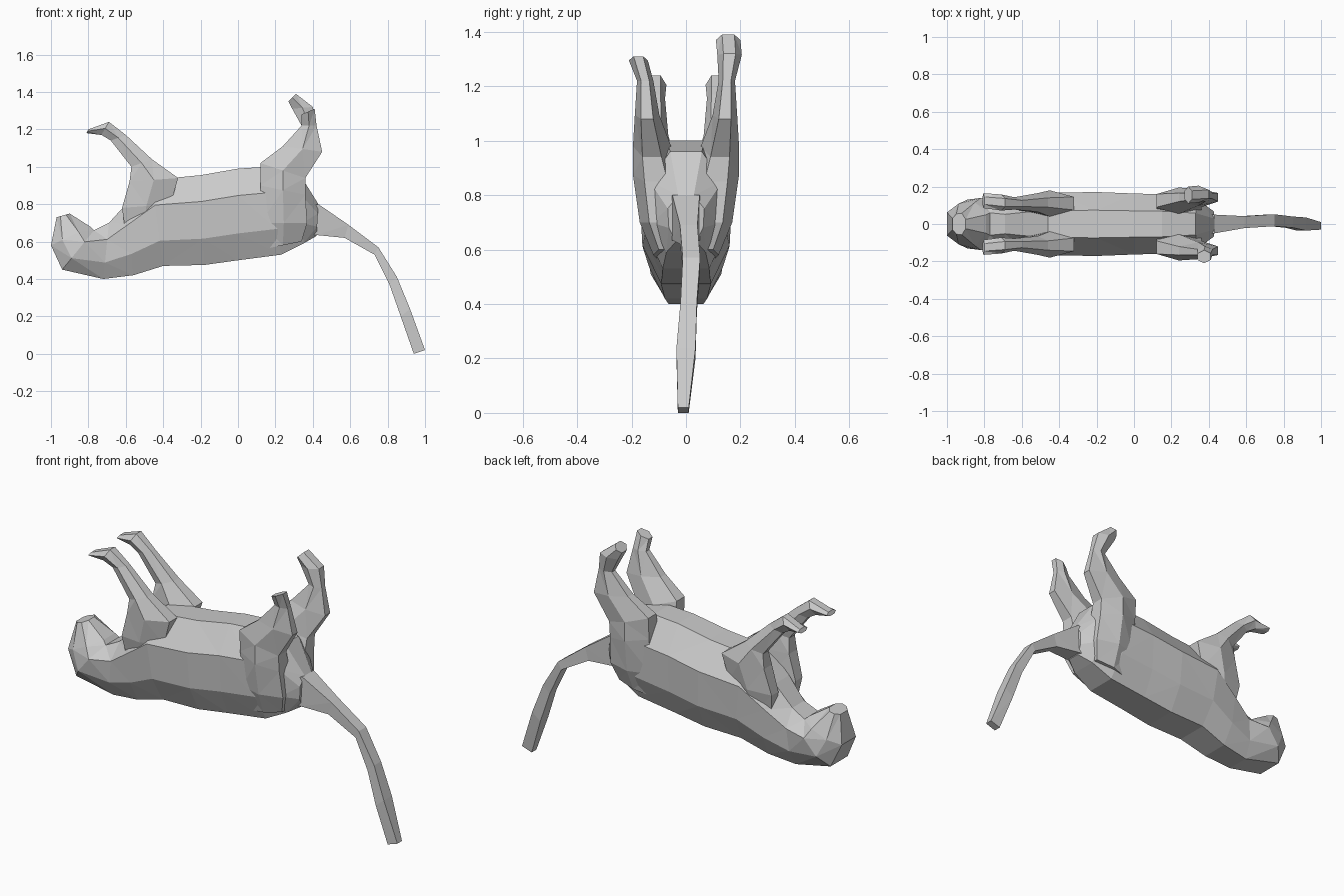
import bpy, bmesh, math


def ring(x0, z0, x1, z1, w, cy, n, taper):
    """Polygon section spanning (x0,z0)-(x1,z1), half width w around y=cy."""
    angs = [2 * math.pi * (k + 0.5) / n for k in range(n)]
    cs = [math.cos(a) for a in angs]
    ss = [math.sin(a) for a in angs]
    lo, hi, my = min(cs), max(cs), max(abs(s) for s in ss)
    pts = []
    for c, s in zip(cs, ss):
        t = (c - lo) / (hi - lo)
        k = 1 - taper * (1 - t)
        if n == 8 and t < 0.1:      # broad, flattened back
            k *= 1.45
        pts.append((x0 + (x1 - x0) * t, cy + w * k * s / my, z0 + (z1 - z0) * t))
    return pts


def loft(name, stations, n, side=1, taper=0.0):
    bm = bmesh.new()
    rings = [[bm.verts.new(p) for p in ring(x0, z0, x1, z1, w, cy * side, n, taper)]
             for x0, z0, x1, z1, w, cy in stations]
    for a, b in zip(rings, rings[1:]):
        for i in range(n):
            j = (i + 1) % n
            bm.faces.new((a[i], a[j], b[j], b[i]))
    bm.faces.new(rings[0])
    bm.faces.new(rings[-1])
    bmesh.ops.triangulate(bm, faces=bm.faces[:])
    bmesh.ops.recalc_face_normals(bm, faces=bm.faces[:])
    me = bpy.data.meshes.new(name)
    bm.to_mesh(me)
    bm.free()
    ob = bpy.data.objects.new(name, me)
    bpy.context.collection.objects.link(ob)
    return ob


# Head, neck and torso, from muzzle to rump (animal lies on its back)
loft("body", [
    (-0.97, 0.73, -0.90, 0.75, 0.06, 0.00),
    (-1.00, 0.58, -0.79, 0.68, 0.12, 0.00),
    (-0.94, 0.45, -0.77, 0.66, 0.145, 0.00),
    (-0.72, 0.40, -0.69, 0.70, 0.125, 0.00),
    (-0.56, 0.42, -0.59, 0.81, 0.15, 0.00),
    (-0.40, 0.47, -0.46, 0.93, 0.175, 0.00),
    (-0.18, 0.475, -0.20, 0.955, 0.178, 0.00),
    (0.00, 0.50, 0.00, 0.99, 0.17, 0.00),
    (0.23, 0.53, 0.15, 1.00, 0.165, 0.00),
    (0.35, 0.59, 0.33, 0.96, 0.14, 0.00),
    (0.42, 0.63, 0.43, 0.80, 0.07, 0.00),
], 8, taper=0.14)

# Tail curving down to the ground
loft("tail", [
    (0.33, 0.63, 0.35, 0.78, 0.06, 0.00),
    (0.42, 0.635, 0.43, 0.80, 0.05, 0.00),
    (0.57, 0.62, 0.59, 0.69, 0.032, 0.01),
    (0.73, 0.53, 0.75, 0.57, 0.032, 0.02),
    (0.81, 0.37, 0.85, 0.41, 0.03, 0.01),
    (0.87, 0.20, 0.92, 0.24, 0.035, 0.00),
    (0.94, 0.00, 1.00, 0.02, 0.02, -0.01),
], 4)

# Front legs folded up and forward
front = [
    (-0.60, 0.64, -0.42, 0.66, 0.04, 0.09),
    (-0.62, 0.78, -0.36, 0.80, 0.06, 0.105),
    (-0.58, 0.92, -0.32, 0.94, 0.07, 0.11),
    (-0.57, 1.00, -0.46, 1.04, 0.05, 0.115),
    (-0.68, 1.14, -0.60, 1.17, 0.033, 0.11),
    (-0.73, 1.17, -0.69, 1.24, 0.043, 0.115),
    (-0.81, 1.18, -0.80, 1.20, 0.04, 0.125),
]
# Hind legs: shared thigh, then a different paw pose on each side
thigh = [
    (0.14, 0.56, 0.34, 0.60, 0.04, 0.08),
    (0.12, 0.70, 0.37, 0.70, 0.07, 0.10),
    (0.12, 0.90, 0.36, 0.85, 0.085, 0.11),
    (0.12, 1.02, 0.36, 0.94, 0.07, 0.125),
    (0.24, 1.11, 0.45, 1.08, 0.045, 0.143),
    (0.34, 1.22, 0.42, 1.22, 0.03, 0.15),
]
paws = {
    1: [(0.29, 1.31, 0.40, 1.32, 0.045, 0.16), (0.27, 1.35, 0.31, 1.39, 0.045, 0.155)],
    -1: [(0.34, 1.28, 0.41, 1.31, 0.035, 0.175)],
}
for side, label in ((1, "left"), (-1, "right")):
    loft("front_leg_" + label, front, 6, side)
    loft("hind_leg_" + label, thigh + paws[side], 6, side)
